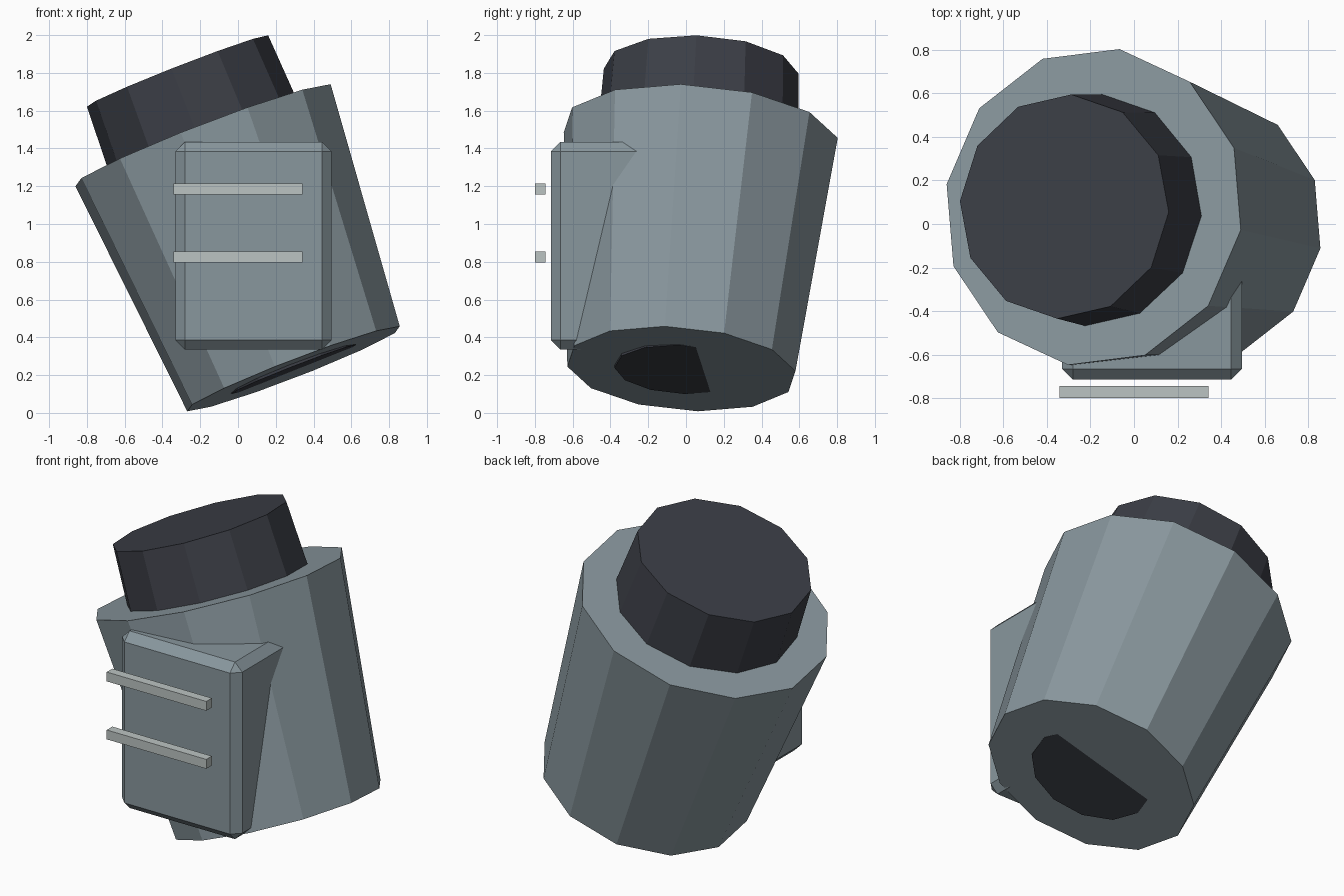
import bpy, bmesh
from mathutils import Vector, Matrix

if "Cube" in bpy.data.objects:
    bpy.data.objects.remove(bpy.data.objects["Cube"])


def material(name, rgb):
    m = bpy.data.materials.new(name)
    m.diffuse_color = (*rgb, 1)
    m.use_nodes = True
    m.node_tree.nodes["Principled BSDF"].inputs["Base Color"].default_value = m.diffuse_color
    return m


GREY = material("slate_grey", (0.25, 0.31, 0.34))
DARK = material("charcoal", (0.044, 0.048, 0.061))
PALE = material("pale_grey", (0.50, 0.55, 0.54))


def finish(name, bm, mat):
    me = bpy.data.meshes.new(name)
    bm.to_mesh(me)
    bm.free()
    me.materials.append(mat)
    ob = bpy.data.objects.new(name, me)
    bpy.context.collection.objects.link(ob)
    return ob


def frustum(name, top, axis, side, r_top, r_bottom, depth, mat):
    """Twelve-sided tapered drum hanging down the axis from its top centre."""
    n = Vector(axis).normalized()
    a = Vector(side)
    a = (a - n * a.dot(n)).normalized()
    rot = Matrix((a, n.cross(a), n)).transposed()
    centre = Vector(top) - n * depth / 2
    bm = bmesh.new()
    bmesh.ops.create_cone(bm, cap_ends=True, segments=12, radius1=r_bottom,
                          radius2=r_top, depth=depth,
                          matrix=Matrix.Translation(centre) @ rot.to_4x4())
    return finish(name, bm, mat)


def box(name, lo, hi, mat, chamfer=0):
    lo, hi = Vector(lo), Vector(hi)
    bm = bmesh.new()
    bmesh.ops.create_cube(bm, size=1, matrix=Matrix.Translation((lo + hi) / 2)
                          @ Matrix.Diagonal((*(hi - lo), 1)))
    if chamfer:
        bmesh.ops.bevel(bm, geom=bm.edges[:], offset=chamfer, segments=1,
                        affect='EDGES', profile=0.5)
    return finish(name, bm, mat)


BODY_AXIS = Vector((-0.360, 0.077, 0.930)).normalized()
CAP_AXIS = Vector((-0.364, 0.046, 0.930)).normalized()

# Tilted body, wider at the top
frustum("body", (-0.185, 0.078, 1.47), BODY_AXIS, (0.675, -0.105, 0.27),
        0.735, 0.612, 1.33, GREY)

# Dark cap, sunk into the body's top
frustum("cap", (-0.32, 0.08, 1.81), CAP_AXIS, (0.48, -0.025, 0.19),
        0.516, 0.538, 0.45, DARK)

# Dark base plug, slightly out of line so half of it breaks the underside
frustum("base_plug", Vector((0.295, -0.025, 0.23)) + CAP_AXIS * 0.1, CAP_AXIS,
        (0.48, -0.025, 0.19), 0.355, 0.355, 0.1, DARK)

# Chamfered front panel
box("front_panel", (-0.33, -0.715, 0.335), (0.495, -0.15, 1.435), GREY, 0.05)

# Two pale bars in front of the panel
for i, z in enumerate((0.825, 1.185)):
    box(f"front_bar_{i + 1}", (-0.342, -0.80, z - 0.029),
        (0.342, -0.745, z + 0.029), PALE)
